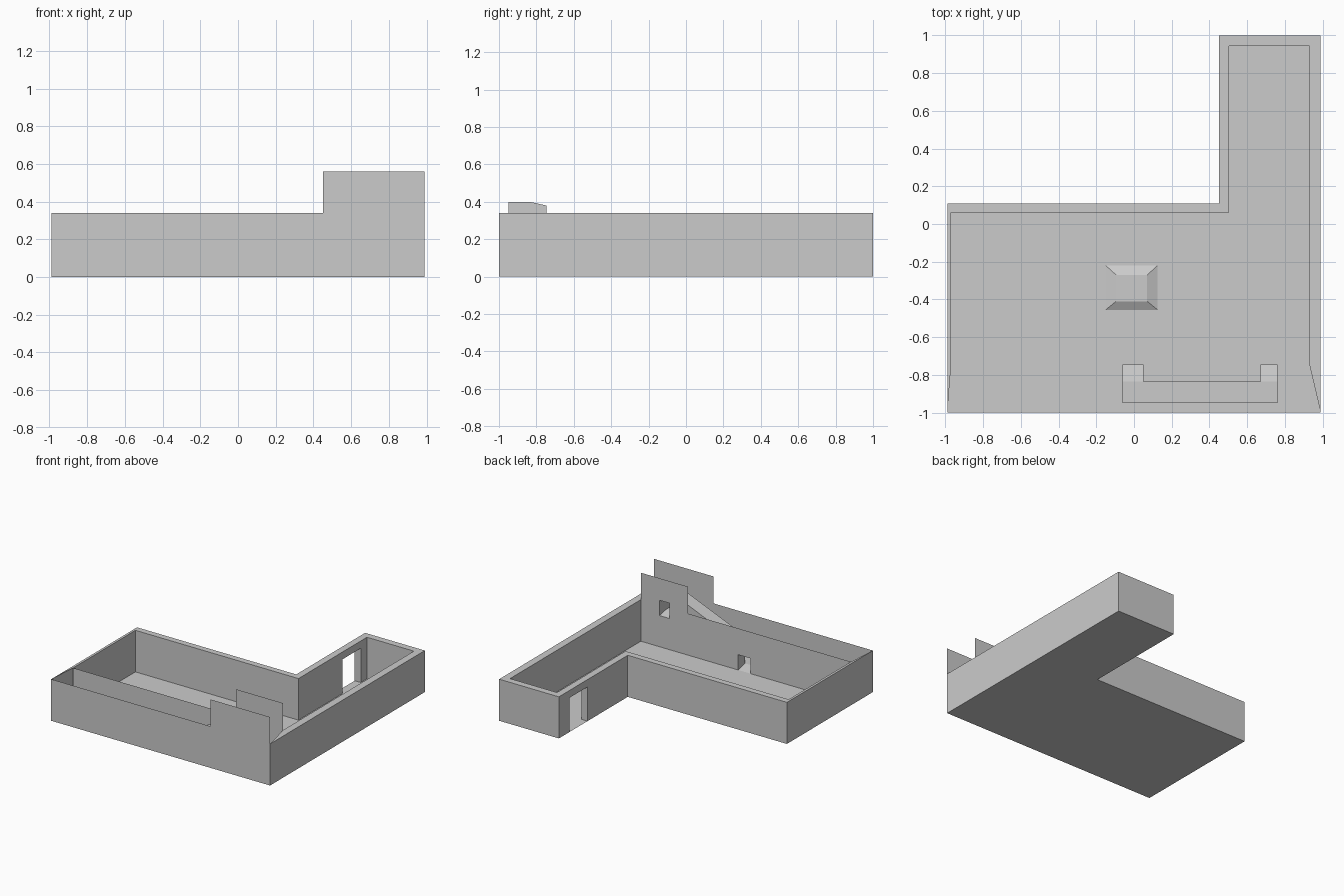
import bpy, bmesh

if "Cube" in bpy.data.objects:
    bpy.data.objects.remove(bpy.data.objects["Cube"])

OUTER = [(-.99, -1), (-.99, .11), (.45, .11), (.45, 1), (.99, 1), (.99, -1)]
INNER = [(-.97, -.745), (-.97, .06), (.505, .06), (.505, .945), (.93, .945), (.93, -.745)]
H, TALL = .34, .56


def make(name, faces):
    """Build one object from polygons, welding shared corners."""
    bm = bmesh.new()
    for f in faces:
        f = list(dict.fromkeys(f))
        if len(f) > 2:
            bm.faces.new([bm.verts.new(p) for p in f])
    bmesh.ops.remove_doubles(bm, verts=bm.verts, dist=1e-4)
    bmesh.ops.recalc_face_normals(bm, faces=bm.faces)
    me = bpy.data.meshes.new(name)
    bm.to_mesh(me)
    bm.free()
    ob = bpy.data.objects.new(name, me)
    bpy.context.collection.objects.link(ob)
    return ob


def wall(p, q, top=H, gaps=()):
    """Axis-aligned upright panel; gaps are (a0, a1, z0, z1) along its run."""
    ax = 0 if p[0] != q[0] else 1
    a, b = sorted((p[ax], q[ax]))

    def pt(u, z):
        return (u, p[1], z) if ax == 0 else (p[0], u, z)
    us = sorted({a, b} | {u for g in gaps for u in g[:2]})
    zs = sorted({0, top} | {z for g in gaps for z in g[2:]})
    out = []
    for u0, u1 in zip(us, us[1:]):
        for z0, z1 in zip(zs, zs[1:]):
            u, z = (u0 + u1) / 2, (z0 + z1) / 2
            if not any(g[0] < u < g[1] and g[2] < z < g[3] for g in gaps):
                out.append([pt(u0, z0), pt(u1, z0), pt(u1, z1), pt(u0, z1)])
    return out


def tube(left, right, zl, zh):
    """Open-ended rectangular tube between two plan lines."""
    out = []
    for i in range(len(left) - 1):
        j = i + 1
        for z in (zl, zh):
            out.append([(*left[i], z[i]), (*left[j], z[j]), (*right[j], z[j]), (*right[i], z[i])])
        for s in (left, right):
            out.append([(*s[i], zl[i]), (*s[j], zl[j]), (*s[j], zh[j]), (*s[i], zh[i])])
    return out


# Perimeter walls with flat rim and a doorway in the rear wing
door = (.63, .865, 0, .28)
faces = []
for i in range(5):
    for line in (OUTER, INNER):
        faces += wall(line[i], line[i + 1], gaps=[door] if i == 2 else [])
    faces.append([(*p, H) for p in (OUTER[i], OUTER[i + 1], INNER[i + 1], INNER[i])])
for y in door[:2]:
    faces.append([(.45, y, 0), (.505, y, 0), (.505, y, .28), (.45, y, .28)])
faces.append([(.45, .63, .28), (.505, .63, .28), (.505, .865, .28), (.45, .865, .28)])
make("perimeter_walls", faces)

# Ground slab
make("floor", [[(*p, 0) for p in OUTER]])

# Stepped facade, outer and inner skins
make("facade_outer", wall(OUTER[0], OUTER[5], TALL, [(-.99, .45, H, TALL)]))
make("facade_inner", wall(INNER[0], INNER[5], TALL, [
    (-.97, .505, H, TALL), (-.06, .05, 0, .125), (.67, .76, .255, .38)]))

# Sloping passage hidden in the facade, joining the two openings
left = [(-.06, -.745), (-.06, -.835), (-.06, -.95), (.05, -.95),
        (.67, -.95), (.76, -.95), (.76, -.835), (.76, -.745)]
right = [(.05, -.745)] + [(.05, -.835)] * 3 + [(.67, -.835)] * 3 + [(.67, -.745)]
low = [0, .02, .02, .02, .275, .275, .275, .255]
make("ramp_passage", tube(left, right, low, [z + .125 for z in low]))

# Low bevelled plinth in the courtyard
base = [(-.15, -.455, 0), (.125, -.455, 0), (.125, -.22, 0), (-.15, -.22, 0)]
cap = [(-.095, -.41, .025), (.07, -.41, .025), (.07, -.27, .025), (-.095, -.27, .025)]
make("plinth", [cap] + [[base[i], base[(i + 1) % 4], cap[(i + 1) % 4], cap[i]] for i in range(4)])
